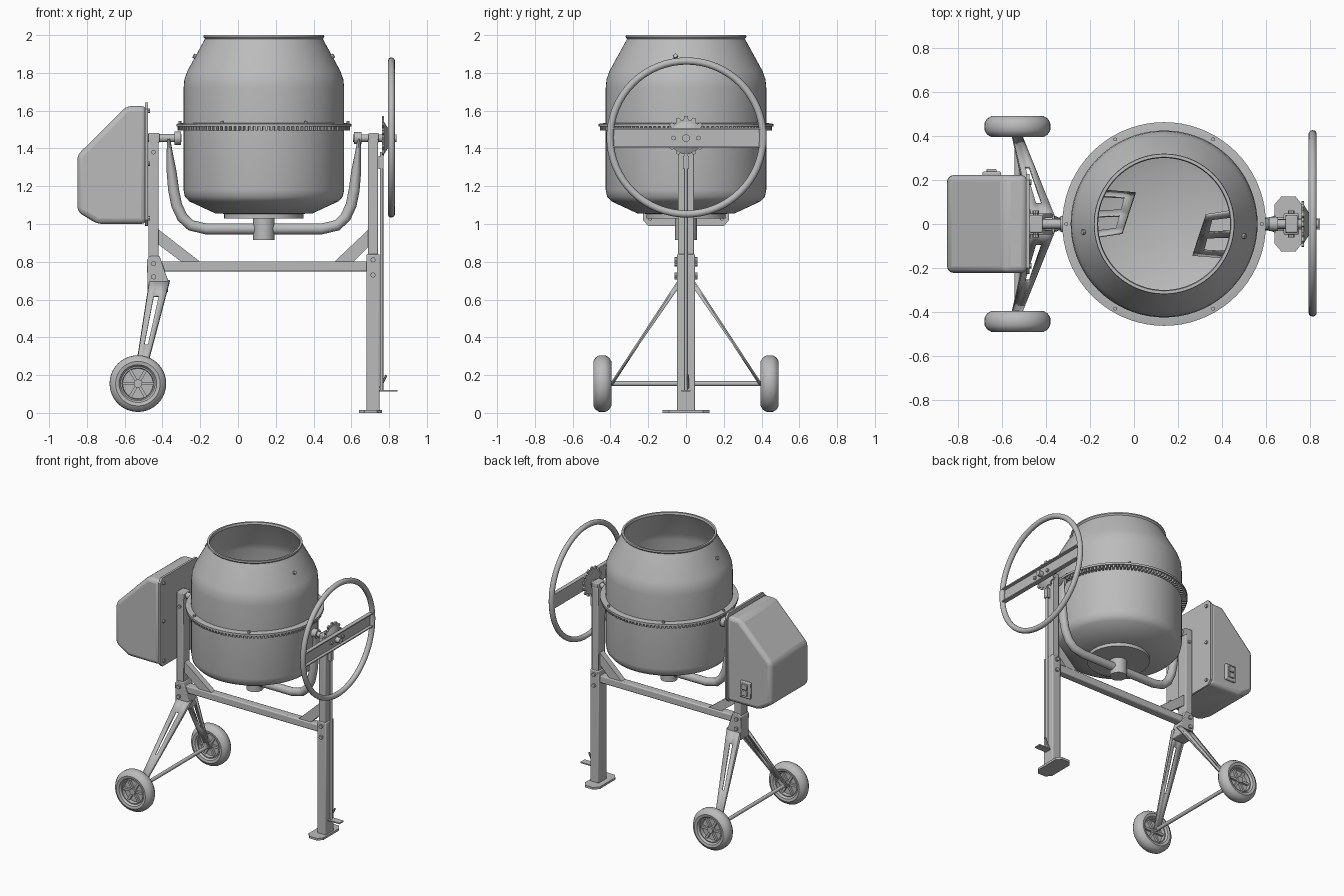
import bpy, bmesh, math
from mathutils import Vector, Matrix

if "Cube" in bpy.data.objects:
    bpy.data.objects.remove(bpy.data.objects["Cube"])

grey = bpy.data.materials.new("plain_grey")
grey.diffuse_color = (0.5, 0.5, 0.5, 1)
grey.use_nodes = True
grey.node_tree.nodes["Principled BSDF"].inputs["Base Color"].default_value = grey.diffuse_color
CX = 0.137           # drum axis
PZ = 1.455           # tilt axis height


def finish(name, bm, angle=35, bevel=0, segs=3):
    bmesh.ops.recalc_face_normals(bm, faces=bm.faces)
    me = bpy.data.meshes.new(name)
    bm.to_mesh(me)
    bm.free()
    me.materials.append(grey)
    me.shade_smooth()
    me.set_sharp_from_angle(angle=math.radians(angle))
    ob = bpy.data.objects.new(name, me)
    bpy.context.collection.objects.link(ob)
    if bevel:
        m = ob.modifiers.new("bevel", 'BEVEL')
        m.width, m.segments = bevel, segs
        m.limit_method, m.angle_limit = 'ANGLE', 0.5
    return ob


def box(name, x, y, z, bevel=0):
    bm = bmesh.new()
    mid = Vector([(a[0] + a[1]) / 2 for a in (x, y, z)])
    size = [a[1] - a[0] for a in (x, y, z)]
    bmesh.ops.create_cube(bm, size=1, matrix=Matrix.Translation(mid) @ Matrix.Diagonal((*size, 1)))
    return finish(name, bm, 35, bevel, 2)


def rod(name, p, q, r, r2=None, n=20):
    p, q = Vector(p), Vector(q)
    d = q - p
    bm = bmesh.new()
    mat = Matrix.Translation((p + q) / 2) @ d.to_track_quat('Z', 'Y').to_matrix().to_4x4()
    bmesh.ops.create_cone(bm, cap_ends=True, segments=n, radius1=r,
                          radius2=r if r2 is None else r2, depth=d.length, matrix=mat)
    return finish(name, bm)


def lathe(name, prof, centre, axis='Z', n=64, closed=False):
    """Spin (radius, height) points about an axis."""
    rot = {'Z': Matrix(), 'Y': Matrix.Rotation(math.pi / 2, 4, 'X'),
           'X': Matrix.Rotation(math.pi / 2, 4, 'Y')}[axis]
    mat = Matrix.Translation(centre) @ rot
    bm = bmesh.new()
    vs = [bm.verts.new(mat @ Vector((r, 0, h))) for r, h in prof]
    es = [bm.edges.new(e) for e in zip(vs, vs[1:] + vs[:1] if closed else vs[1:])]
    bmesh.ops.spin(bm, geom=vs + es, cent=centre, axis=rot @ Vector((0, 0, 1)),
                   angle=math.tau, steps=n, use_merge=True)
    bmesh.ops.remove_doubles(bm, verts=bm.verts, dist=1e-5)
    return finish(name, bm)


def prism(name, pts, axis, lo, hi, bevel=0):
    """Extrude a flat outline along x, y or z."""
    put = {'x': lambda a, b: (lo, a, b), 'y': lambda a, b: (a, lo, b), 'z': lambda a, b: (a, b, lo)}[axis]
    bm = bmesh.new()
    f = bm.faces.new([bm.verts.new(put(*p)) for p in pts])
    ex = bmesh.ops.extrude_face_region(bm, geom=[f])
    step = Vector([(hi - lo) * (axis == c) for c in 'xyz'])
    bmesh.ops.translate(bm, verts=[v for v in ex['geom'] if isinstance(v, bmesh.types.BMVert)], vec=step)
    return finish(name, bm, 35, bevel)


def pierced_plate(name, us, vs, holes, place, thick):
    """Grid plate with some cells left open."""
    bm = bmesh.new()
    g = [[bm.verts.new(place(u, v)) for v in vs] for u in us]
    for i in range(len(us) - 1):
        for j in range(len(vs) - 1):
            if (i, j) not in holes:
                bm.faces.new((g[i][j], g[i + 1][j], g[i + 1][j + 1], g[i][j + 1]))
    m = finish(name, bm).modifiers.new("thickness", 'SOLIDIFY')
    m.thickness, m.offset = thick, 0


# Mixing drum: lower pan and open cone, with wall thickness
lathe("drum", [(0, 1.05), (0.255, 1.055), (0.395, 1.12), (0.418, 1.145), (0.425, 1.18), (0.425, 1.72),
               (0.421, 1.765), (0.405, 1.81), (0.312, 1.98), (0.32, 1.99), (0.318, 2.0), (0.304, 2.0),
               (0.3, 1.985), (0.395, 1.8), (0.412, 1.75), (0.413, 1.18), (0.39, 1.13), (0.25, 1.067),
               (0, 1.062)], (CX, 0, 0), n=72)
lathe("drum_flange", [(0.42, 1.515), (0.463, 1.515), (0.463, 1.53), (0.43, 1.535), (0.42, 1.535)],
      (CX, 0, 0), n=72, closed=True)
rod("drum_base_disc", (CX, 0, 1.03), (CX, 0, 1.056), 0.21, n=48)
rod("drum_hub", (CX, 0, 0.915), (CX, 0, 1.04), 0.057, n=32)

# Toothed ring under the flange
bm = bmesh.new()
N = 110
for i in range(N):
    m = Matrix.Translation((CX, 0, 1.508)) @ Matrix.Rotation(math.tau * i / N, 4, 'Z')
    bmesh.ops.create_cube(bm, size=1, matrix=m @ Matrix.Translation((0.439, 0, 0))
                          @ Matrix.Diagonal((0.034, 0.013, 0.026, 1)))
finish("ring_teeth", bm)
for i in range(6):
    a = math.radians(60 * i)
    c, s = math.cos(a), math.sin(a)
    rod("flange_bolt", (CX + .445 * c, .445 * s, 1.53), (CX + .445 * c, .445 * s, 1.545), 0.009, n=6)
for a in (-0.15, math.pi + 0.1):
    c, s = math.cos(a), math.sin(a)
    rod("cone_bolt", (CX + .355 * c, .355 * s, 1.88), (CX + .375 * c, .375 * s, 1.892), 0.012, n=8)

# Mixing paddles inside the drum
for k in (1, -1):
    def paddle(u, v, k=k):
        low = Vector((-0.38, 0.16, 1.2)).lerp(Vector((-0.13, 0.14, 1.2)), u)
        top = Vector((-0.38, -0.07, 1.7)).lerp(Vector((-0.19, -0.04, 1.7)), u)
        p = low.lerp(top, v)
        return (CX + k * p.x, k * p.y, p.z)
    pierced_plate("paddle", (0, 0.3, 0.82, 1), (0, 0.12, 0.44, 0.56, 0.88, 1), {(1, 1), (1, 3)}, paddle, 0.01)

# Yoke: round tube flattened towards its two ends
half = [(-.367, 1.45, .008, .04), (-.362, 1.38, .016, .037), (-.352, 1.28, .026, .032), (-.341, 1.18, .029, .03),
        (-.325, 1.1, .029, .029), (-.295, 1.035, .029, .029), (-.25, .993, .029, .029), (-.17, .974, .029, .029)]
path = half + [(2 * CX - x, z, a, b) for x, z, a, b in reversed(half)]
bm = bmesh.new()
rings = []
for i, (x, z, a, b) in enumerate(path):
    p, q = path[max(i - 1, 0)], path[min(i + 1, len(path) - 1)]
    t = Vector((q[0] - p[0], q[1] - p[1])).normalized()
    rings.append([bm.verts.new((x - t.y * a * math.cos(w), b * math.sin(w), z + t.x * a * math.cos(w)))
                  for w in (math.tau * k / 20 for k in range(20))])
for r, s in zip(rings, rings[1:]):
    for k in range(20):
        bm.faces.new((r[k], r[k - 1], s[k - 1], s[k]))
bm.faces.new(rings[0])
bm.faces.new(rings[-1])
finish("yoke", bm, 50)

# Tilt shafts and bearing blocks
rod("left_shaft", (-0.49, 0, PZ), (-0.30, 0, PZ), 0.022)
rod("left_collar", (-0.335, 0, PZ), (-0.302, 0, PZ), 0.036)
rod("right_shaft", (0.61, 0, PZ), (0.84, 0, PZ), 0.02)
rod("right_collar", (0.615, 0, PZ), (0.655, 0, PZ), 0.032)
box("left_bearing", (-0.475, -0.415), (-0.04, 0.04), (1.43, 1.482), 0.006)
box("right_bearing", (0.69, 0.745), (-0.04, 0.04), (1.43, 1.482), 0.006)

# Frame posts, cross beam and braces
box("left_post", (-0.475, -0.42), (-0.04, 0.04), (0.66, 1.45), 0.006)
box("right_upper_post", (0.688, 0.742), (-0.042, 0.042), (0.78, 1.45), 0.006)
box("right_lower_post", (0.68, 0.75), (-0.048, 0.048), (0.01, 0.84), 0.006)
box("cross_beam", (-0.42, 0.69), (-0.03, 0.03), (0.748, 0.802), 0.008)
prism("left_brace", [(-.42, .97), (-.2, .8), (-.3, .8), (-.42, .89)], 'y', -0.022, 0.022)
prism("right_brace", [(.69, .97), (.51, .8), (.61, .8), (.69, .88)], 'y', -0.022, 0.022)
prism("leg_bracket", [(-.482, .81), (-.465, .83), (-.415, .83), (-.37, .7), (-.37, .64), (-.478, .64)],
      'y', -0.048, 0.048, 0.005)
for s in (1, -1):
    for x, z in ((-.447, .79), (-.447, .72), (.715, .81), (.715, .73)):
        rod("frame_bolt", (x, s * .04, z), (x, s * .062, z), 0.014, n=8)
    rod("post_bolt", (-.447, s * .035, 1.38), (-.447, s * .05, 1.38), 0.012, n=8)

# Splayed wheel legs with a pressed slot, axle and wheels
for s in (1, -1):
    def leg(u, v, s=s):
        z = 0.70 - 0.55 * v
        mid, w = -0.415 - 0.115 * v, 0.105 - 0.06 * v
        return (mid + (u - 0.5) * w, s * (0.035 + 0.36 * v), z)
    pierced_plate("wheel_leg", (0, 0.36, 0.64, 1), (0, 0.15, 0.62, 1), {(1, 1)}, leg, 0.016)
    for e in (0, 1):
        pierced_plate("leg_rib", (0, 1), (0, 1), set(),
                      lambda u, v, e=e: Vector(leg(e, v)) + Vector((0, -s * 0.022 * u * (1 - v), 0)), 0.006)
    c = (-0.53, s * 0.443, 0.155)
    lathe("tyre", [(.09, -.03), (.1, -.044), (.118, -.048), (.138, -.036), (.149, -.018), (.15, 0), (.149, .018),
                   (.138, .036), (.118, .048), (.1, .044), (.09, .03)], c, 'Y', 40, True)
    lathe("wheel_rim", [(.092, -.03), (.083, -.032), (.08, -.006), (0, -.006), (0, .006), (.08, .006),
                        (.083, .032), (.092, .03)], c, 'Y', 40)
    rod("wheel_hub", (c[0], c[1] - .034, c[2]), (c[0], c[1] + .034, c[2]), 0.022)
    bm = bmesh.new()
    for i in range(6):
        m = Matrix.Translation(c) @ Matrix.Rotation(math.tau * i / 6, 4, 'Y') @ Matrix.Translation((.05, 0, 0))
        bmesh.ops.create_cube(bm, size=1, matrix=m @ Matrix.Diagonal((.07, .044, .016, 1)))
    finish("wheel_spokes", bm)
rod("axle", (-0.53, -0.44, 0.155), (-0.53, 0.44, 0.155), 0.013)

# Foot plate, pedal and latch rod
prism("foot_plate", [(.64, -.09), (.67, -.125), (.735, -.125), (.762, -.09), (.762, .09), (.735, .125),
                     (.67, .125), (.64, .09)], 'z', 0, 0.016)
rod("latch_rod", (0.76, 0, 0.12), (0.76, 0, 1.38), 0.009, n=12)
box("pedal", (0.75, 0.845), (-0.025, 0.025), (0.112, 0.12))
rod("pedal_arm", (0.752, 0.01, 0.13), (0.785, 0.01, 0.2), 0.006, n=10)
box("latch_guide", (0.745, 0.77), (-0.016, 0.016), (1.29, 1.36))

# Notched locking plate, dish and hand wheel
star = []
for i in range(14):
    for d, r in ((-.32, .088), (-.2, .106), (.2, .106), (.32, .088)):
        a = math.tau * (i + d) / 14
        star.append((r * math.sin(a), PZ + 0.01 + r * math.cos(a)))
prism("notched_plate", star, 'x', 0.762, 0.774)
rod("wheel_dish", (0.774, 0, PZ), (0.802, 0, PZ), 0.085, 0.04, 32)
loop = [(0.405 + 0.019 * math.cos(a), 0.019 * math.sin(a)) for a in (math.tau * k / 12 for k in range(12))]
lathe("hand_wheel_rim", loop, (0.812, 0.003, 1.458), 'X', 64, True)
box("hand_wheel_bar", (0.798, 0.806), (-0.4, 0.405), (1.405, 1.508))
for z in (1.405, 1.5):
    box("bar_flange", (0.8, 0.828), (-0.4, 0.405), (z, z + 0.008))
for y in (-0.065, 0.065):
    rod("bar_bolt", (0.8, y, PZ), (0.818, y, PZ), 0.013, n=6)

# Motor housing with back plate and switch
prism("motor_housing", [(-.485, 1.0), (-.745, 1.0), (-.85, 1.065), (-.85, 1.365), (-.59, 1.625), (-.485, 1.625)],
      'y', -0.222, 0.222, 0.028)
prism("housing_back_plate", [(-.2, .99), (.2, .99), (.228, 1.02), (.228, 1.61), (.2, 1.643), (-.2, 1.643),
                             (-.228, 1.61), (-.228, 1.02)], 'x', -0.492, -0.476)
for y in (-0.19, 0.19):
    for z in (1.03, 1.32, 1.6):
        rod("plate_bolt", (-.478, y, z), (-.466, y, z), 0.012, n=8)
box("switch_frame", (-0.69, -0.605), (0.215, 0.238), (1.07, 1.19), 0.006)
for z in (1.09, 1.135):
    box("switch_button", (-0.67, -0.625), (0.23, 0.25), (z, z + 0.038), 0.004)
